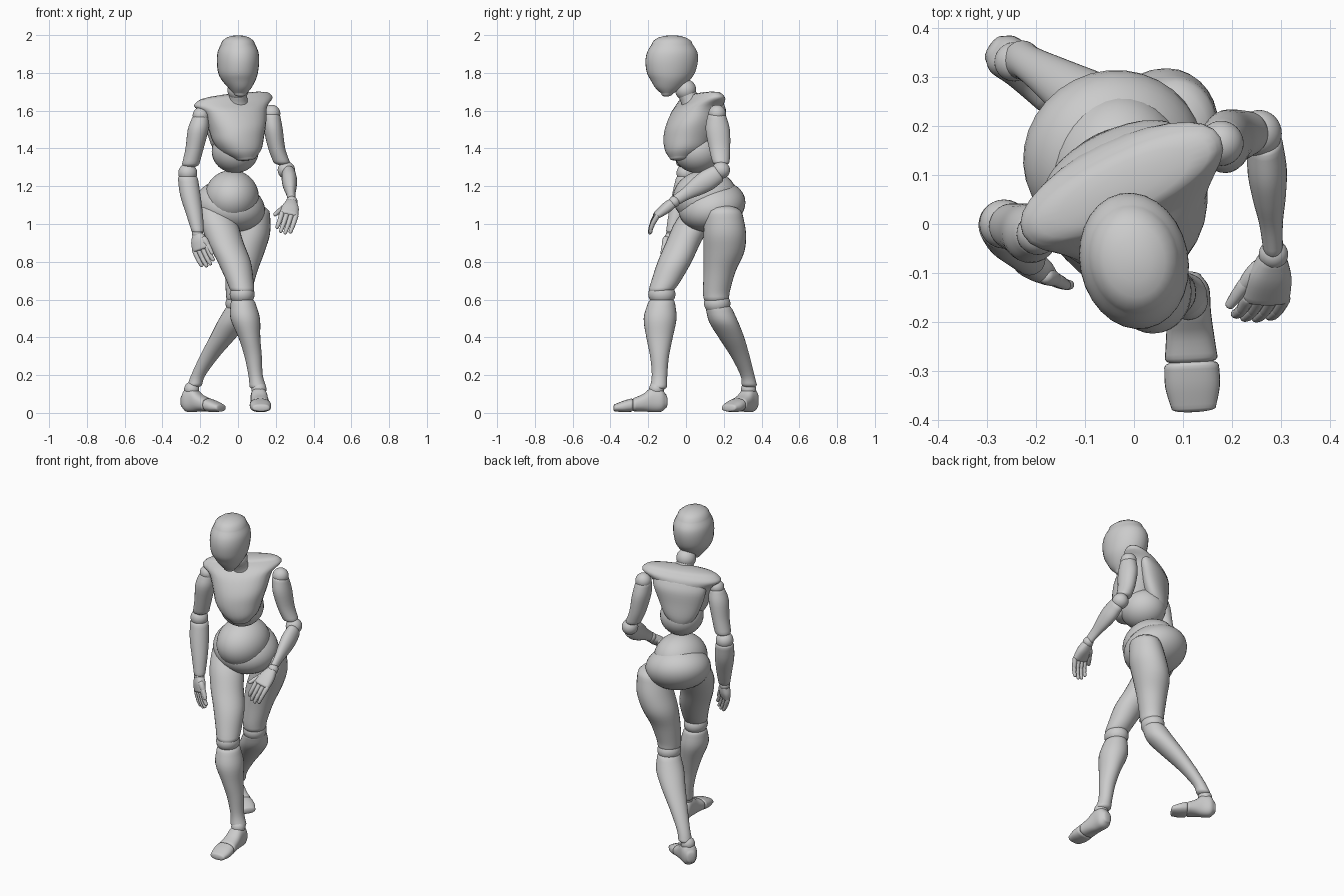
import bpy, bmesh, math
from mathutils import Vector as V, Matrix, Euler

SEG = 28


def finish(bm, name):
    bmesh.ops.recalc_face_normals(bm, faces=bm.faces)
    me = bpy.data.meshes.new(name)
    bm.to_mesh(me)
    bm.free()
    for p in me.polygons:
        p.use_smooth = True
    ob = bpy.data.objects.new(name, me)
    bpy.context.collection.objects.link(ob)
    return ob


def ball(name, c, r, rot=(0, 0, 0)):
    r = (r, r, r) if isinstance(r, (int, float)) else r
    bm = bmesh.new()
    m = Matrix.LocRotScale(V(c), Euler(rot), V(r))
    bmesh.ops.create_uvsphere(bm, u_segments=32, v_segments=20, radius=1, matrix=m)
    return finish(bm, name)


def spline(a, b, c, d, t):
    return [0.5 * (2 * q + (r - p) * t + (2 * p - 5 * q + 4 * r - s) * t * t
            + (3 * q - p - 3 * r + s) * t ** 3) for p, q, r, s in zip(a, b, c, d)]


def loft(name, rings, n=(0, 0, 1), u=(1, 0, 0), cap=0.5, sub=4, power=2.0, seg=SEG):
    """Smooth skin through rings (x, y, z, half width, half depth) with domed ends."""
    n, u = V(n).normalized(), V(u).normalized()
    v = n.cross(u).normalized()
    pts = []
    for i in range(len(rings) - 1):
        quad = [rings[max(0, min(len(rings) - 1, i + k))] for k in (-1, 0, 1, 2)]
        pts += [spline(*quad, j / sub) for j in range(sub)]
    pts.append(list(rings[-1]))

    def dome(end, other):
        d = (V(end[:3]) - V(other[:3])).normalized() * cap * min(end[3:])
        out = []
        for ang in (0.4, 0.8, 1.15, 1.45):
            c = V(end[:3]) + d * math.sin(ang)
            out.append([*c, end[3] * math.cos(ang), end[4] * math.cos(ang)])
        return out
    pts = dome(pts[0], pts[1])[::-1] + pts + dome(pts[-1], pts[-2])
    bm = bmesh.new()
    loops = []
    for x, y, z, a, b in pts:
        row = []
        for k in range(seg):
            t = 2 * math.pi * k / seg
            ct, st = math.cos(t), math.sin(t)
            ct = math.copysign(abs(ct) ** (2 / power), ct)
            st = math.copysign(abs(st) ** (2 / power), st)
            row.append(bm.verts.new(V((x, y, z)) + u * a * ct + v * b * st))
        loops.append(row)
    for r0, r1 in zip(loops, loops[1:]):
        for k in range(seg):
            j = (k + 1) % seg
            bm.faces.new((r0[k], r0[j], r1[j], r1[k]))
    bm.faces.new(loops[0])
    bm.faces.new(loops[-1])
    return finish(bm, name)


def limb(name, p0, p1, radii, u=(0, 0, 1), flat=1.0, **kw):
    """Straight limb from p0 to p1 with evenly spaced radii."""
    p0, p1 = V(p0), V(p1)
    n = (p1 - p0).normalized()
    u = V(u)
    u = (u - n * u.dot(n)).normalized()
    k = len(radii) - 1
    loft(name, [(*p0.lerp(p1, i / k), r, r * flat) for i, r in enumerate(radii)], n, u, **kw)


# Head and neck
loft("head", [(0.012, -0.1, 1.69, .034, .03), (.01, -.092, 1.72, .06, .07),
              (.004, -.084, 1.76, .088, .103), (0, -.08, 1.80, .104, .128),
              (0, -.076, 1.86, .111, .14), (0, -.073, 1.91, .107, .134),
              (0, -.073, 1.95, .09, .11)], u=(.98, .2, 0), cap=.55)
ball("neck_ball", (0, -.002, 1.71), .056)
limb("neck", (0, .035, 1.63), (0, .005, 1.69), [.06, .05, .048])

# Chest with its back plate, rib ball, abdomen and pelvis
loft("chest", [(.035, -.02, 1.35, .06, .065), (.018, 0, 1.39, .105, .108),
               (.002, .012, 1.45, .135, .127), (-.004, .03, 1.52, .155, .132),
               (-.018, .057, 1.60, .18, .118), (-.025, .077, 1.645, .226, .09),
               (-.022, .077, 1.672, .208, .068)], u=(.9, .44, .1), cap=.3, power=2.2)
loft("back_plate", [(-.058, .142, 1.375, .05, .035), (-.055, .138, 1.42, .09, .05),
                    (-.05, .128, 1.5, .125, .06), (-.045, .128, 1.58, .15, .06),
                    (-.04, .12, 1.63, .15, .05)], u=(.9, .44, .1), cap=.5)
ball("rib_ball", (-.015, .062, 1.385), (.123, .13, .115), (0, 0, .4))
ball("abdomen", (-.033, .1, 1.145), (.143, .17, .14), (.12, 0, 0))
ball("pelvis", (-.042, .137, 1.095), (.187, .18, .13), (.25, .2, .1))

# Right leg, stepping forward and across
loft("right_thigh", [(-.125, .07, 1.07, .085, .085), (-.1, .035, 1.0, .098, .098),
                     (-.065, -.015, .9, .095, .092), (-.02, -.06, .8, .088, .09),
                     (.01, -.105, .7, .072, .078), (.02, -.125, .66, .066, .07)], cap=.6)
ball("right_knee", (.022, -.128, .628), (.066, .072, .06))
loft("right_shin", [(.027, -.13, .58, .066, .072), (.038, -.137, .5, .078, .087),
                    (.06, -.14, .4, .058, .07), (.08, -.14, .3, .046, .05),
                    (.093, -.14, .2, .038, .041), (.105, -.145, .14, .044, .045)])

# Left leg, trailing behind and across
loft("left_thigh", [(.085, .2, 1.05, .085, .1), (.07, .205, .95, .1, .113),
                    (.04, .2, .85, .1, .108), (.018, .178, .75, .085, .085),
                    (.005, .162, .65, .07, .072), (.003, .16, .61, .065, .068)], cap=.6)
ball("left_knee", (0, .165, .58), (.066, .07, .06))
loft("left_shin", [(-.005, .175, .55, .064, .07), (-.03, .2, .48, .08, .077),
                   (-.08, .24, .4, .07, .068), (-.15, .287, .3, .052, .05),
                   (-.21, .325, .2, .038, .037), (-.228, .335, .15, .038, .04)])


# Feet: heel part and toe part along a heading; sections are (distance, half width, low, high)
def foot(side, heel, heading, size):
    d = V((*heading, 0)).normalized()
    parts = {"foot": [(.012, .03, .025, .1), (.035, .044, .006, .13), (.08, .045, .004, .135),
                      (.125, .049, .008, .1), (.17, .054, .008, .08)],
             "toes": [(.185, .056, .006, .076), (.225, .056, .004, .064), (.268, .045, .008, .046)]}
    for part, secs in parts.items():
        rings = [(heel[0] + d.x * s * size, heel[1] + d.y * s * size, (lo + hi) / 2, w, (hi - lo) / 2)
                 for s, w, lo, hi in secs]
        loft(f"{side}_{part}", rings, d, V((0, 0, 1)).cross(d), cap=.4, power=2.4)
    ball(f"{side}_ankle", (heel[0] + d.x * .06, heel[1] + d.y * .06, .125), .04)


foot("right", (.108, -.096), (.05, -1), 1.05)
foot("left", (-.295, .365), (.83, -.56), .92)

# Right arm, hanging
ball("right_shoulder", (-.197, -.02, 1.575), .043)
loft("right_upper_arm", [(-.2, -.02, 1.56, .044, .045), (-.211, -.02, 1.5, .055, .06),
                         (-.23, -.012, 1.4, .048, .054), (-.25, -.005, 1.32, .046, .047)])
ball("right_elbow", (-.266, 0, 1.27), .05)
loft("right_forearm", [(-.265, -.002, 1.24, .053, .052), (-.252, -.02, 1.15, .054, .055),
                       (-.23, -.048, 1.05, .044, .045), (-.214, -.072, .965, .033, .033)])

# Left arm, bent forward
ball("left_shoulder", (.178, .165, 1.585), .046)
loft("left_upper_arm", [(.178, .163, 1.57, .046, .05), (.187, .168, 1.5, .05, .064),
                        (.205, .178, 1.4, .045, .056), (.23, .185, 1.33, .044, .046)])
ball("left_elbow", (.256, .185, 1.285), (.046, .048, .046))
limb("left_forearm", (.268, .165, 1.265), (.284, -.05, 1.128), [.05, .056, .048, .034, .028], flat=.72)


# Hands: wrist, palm, four jointed fingers and a thumb
def hand(side, wrist, knuckle, tip, across, thumb0, thumb1):
    w, k, t, a = V(wrist), V(knuckle), V(tip), V(across).normalized()
    ball(f"{side}_wrist", w, .03)
    n = (k - w).normalized()
    a = (a - n * a.dot(n)).normalized()
    loft(f"{side}_palm", [(*w.lerp(k, f), h, d) for f, h, d in
                          ((.1, .03, .026), (.5, .045, .028), (1, .049, .02))], n, a, power=2.4)
    joints = [(0, 0), (.4, .012), (.74, .009), (1, 0)]
    for i in range(4):
        off = a * (i - 1.5) * .025
        reach = (.9, 1.0, .97, .8)[i]
        pts = [k + off + (t - k) * f * reach + n * b for f, b in joints]
        for j in range(3):
            r = .0135 - .0015 * j
            limb(f"{side}_finger_{i + 1}_{j + 1}", pts[j], pts[j + 1], [r, r, r * .9],
                 u=a, cap=.8, sub=2, seg=12)
    p, q = V(thumb0), V(thumb1)
    m = p.lerp(q, .5) + n * -.006
    limb(f"{side}_thumb_base", p, m, [.018, .018, .014], u=a, cap=.8, sub=2, seg=12)
    limb(f"{side}_thumb_tip", m, q, [.014, .013, .01], u=a, cap=.8, sub=2, seg=12)


hand("right", (-.214, -.075, .95), (-.197, -.098, .868), (-.155, -.112, .782), (.88, -.45, .1),
     (-.18, -.105, .92), (-.138, -.125, .845))
hand("left", (.285, -.062, 1.118), (.27, -.152, 1.05), (.237, -.192, .955), (-.95, -.25, 0),
     (.255, -.09, 1.09), (.196, -.165, 1.05))
